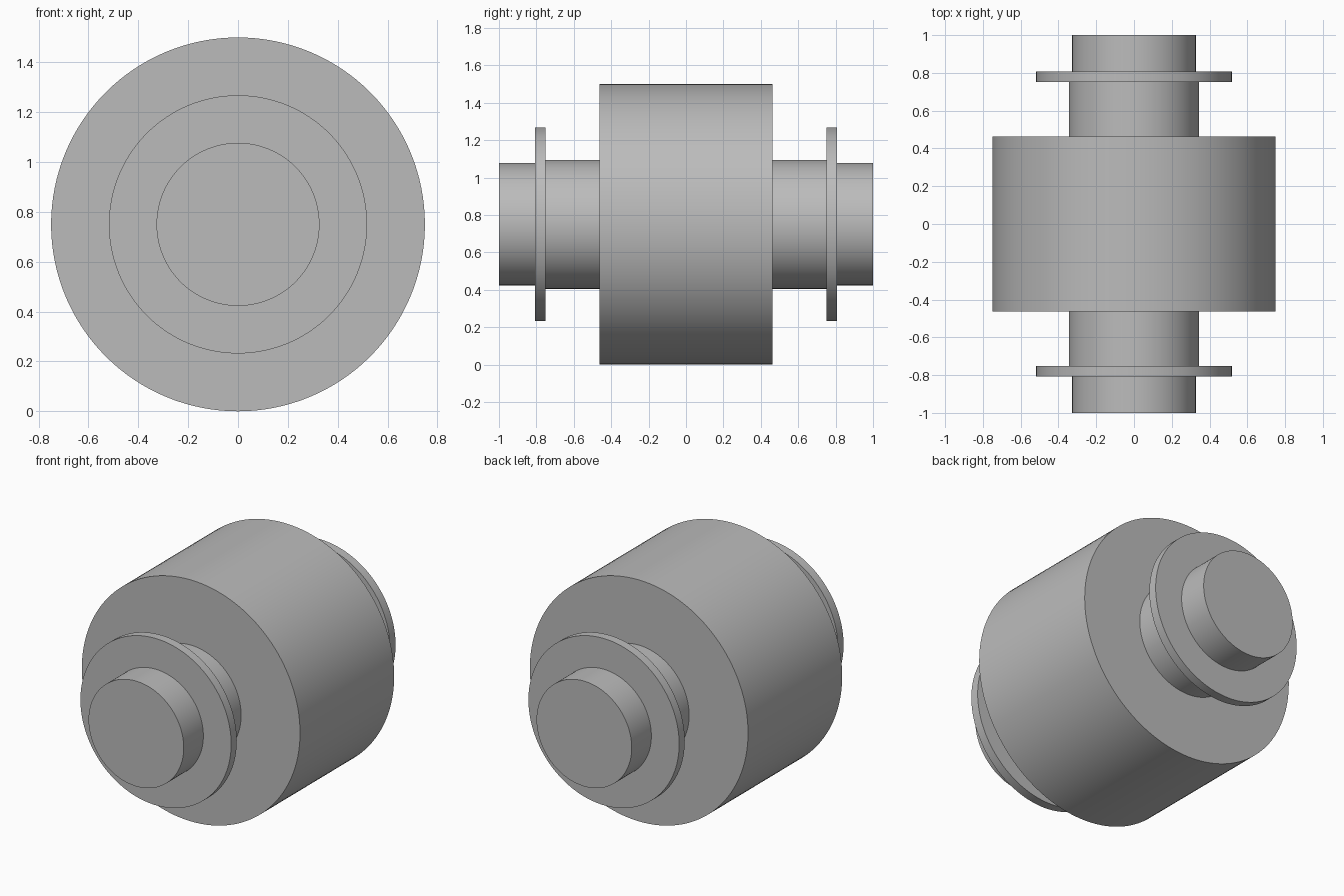
import bpy
import math

cube = bpy.data.objects.get("Cube")
if cube:
    bpy.data.objects.remove(cube, do_unlink=True)

AXIS_HEIGHT = 0.75

# Plain grey metal
grey = bpy.data.materials.new("grey_metal")
grey.use_nodes = True
grey.diffuse_color = (0.5, 0.5, 0.5, 1)
grey.node_tree.nodes["Principled BSDF"].inputs["Base Color"].default_value = (0.5, 0.5, 0.5, 1)


def disc(name, radius, y_start, y_end):
    """Smooth cylinder lying along y."""
    bpy.ops.mesh.primitive_cylinder_add(
        vertices=128, radius=radius, depth=abs(y_end - y_start),
        location=(0, (y_start + y_end) / 2, AXIS_HEIGHT),
        rotation=(math.pi / 2, 0, 0))
    part = bpy.context.object
    part.name = name
    part.data.materials.append(grey)
    bpy.ops.object.shade_smooth_by_angle(angle=math.radians(30))


# Wide central roller
disc("roller_drum", 0.75, -0.462, 0.462)

# Stepped shaft and thin collar on each end
for side, sign in (("front", -1), ("back", 1)):
    disc(side + "_shaft_neck", 0.345, sign * 0.462, sign * 0.752)
    disc(side + "_collar", 0.518, sign * 0.752, sign * 0.807)
    disc(side + "_shaft_end", 0.327, sign * 0.807, sign * 1.0)
